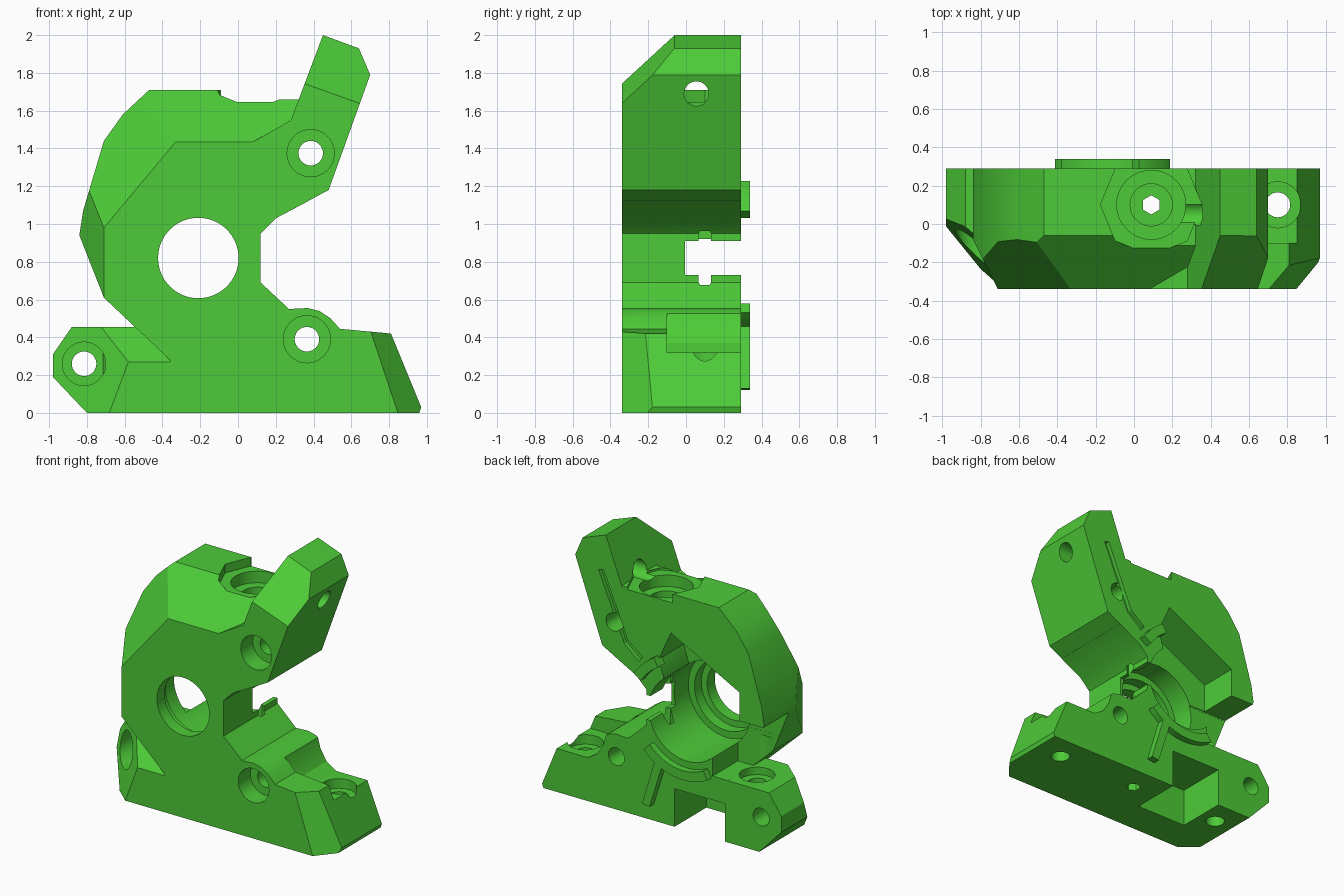
import bpy, bmesh, math
from mathutils import Vector

if "Cube" in bpy.data.objects:
    bpy.data.objects.remove(bpy.data.objects["Cube"])

FRONT, BACK = -0.34, 0.29
CX, CZ = -0.21, 0.82          # main bore axis

green = bpy.data.materials.new("green plastic")
green.diffuse_color = (0.075, 0.6, 0.04, 1)
green.use_nodes = True
green.node_tree.nodes["Principled BSDF"].inputs["Base Color"].default_value = green.diffuse_color


def new_object(name, bm):
    bmesh.ops.recalc_face_normals(bm, faces=bm.faces)
    me = bpy.data.meshes.new(name)
    bm.to_mesh(me)
    bm.free()
    ob = bpy.data.objects.new(name, me)
    bpy.context.collection.objects.link(ob)
    me.materials.append(green)
    return ob


def prism(name, pts, y0=FRONT, y1=BACK, cuts=()):
    """Extrude an x-z outline along y, then slice by planes (3 points + a kept point)."""
    bm = bmesh.new()
    f = bm.faces.new([bm.verts.new((x, y0, z)) for x, z in pts])
    ext = bmesh.ops.extrude_face_region(bm, geom=[f])
    bmesh.ops.translate(bm, vec=(0, y1 - y0, 0),
                        verts=[v for v in ext["geom"] if isinstance(v, bmesh.types.BMVert)])
    bmesh.ops.recalc_face_normals(bm, faces=bm.faces)
    for a, b, c, keep in cuts:
        a, b, c, keep = map(Vector, (a, b, c, keep))
        n = (b - a).cross(c - a).normalized()
        if n.dot(keep - a) > 0:
            n = -n
        r = bmesh.ops.bisect_plane(bm, geom=bm.verts[:] + bm.edges[:] + bm.faces[:],
                                   plane_co=a, plane_no=n, clear_outer=True)
        edges = [e for e in r["geom_cut"] if isinstance(e, bmesh.types.BMEdge)]
        bmesh.ops.holes_fill(bm, edges=edges, sides=0)
    return new_object(name, bm)


def cylinder(name, start, end, r, seg=40, turn=0):
    a, b = Vector(start), Vector(end)
    bm = bmesh.new()
    bmesh.ops.create_cone(bm, cap_ends=True, segments=seg, radius1=r, radius2=r,
                          depth=(b - a).length)
    ob = new_object(name, bm)
    ob.rotation_mode = 'QUATERNION'
    ob.rotation_quaternion = (b - a).to_track_quat('Z', 'Y')
    ob.location = (a + b) / 2
    return ob


def arc(r, a0, a1, n=12):
    return [(CX + r * math.cos(math.radians(a0 + (a1 - a0) * i / n)),
             CZ + r * math.sin(math.radians(a0 + (a1 - a0) * i / n))) for i in range(n + 1)]


def band(name, r0, r1, a0, a1):
    return prism(name, arc(r0, a0, a1) + arc(r1, a1, a0), BACK - 0.03, BACK + 0.05)


def rect(x0, x1, z0, z1):
    return [(x0, z0), (x1, z0), (x1, z1), (x0, z1)]


def boolean(target, tool, op):
    m = target.modifiers.new(tool.name, 'BOOLEAN')
    m.operation, m.object, m.solver = op, tool, 'EXACT'
    bpy.context.view_layer.objects.active = target
    bpy.context.view_layer.update()
    bpy.ops.object.modifier_apply(modifier=m.name)
    bpy.data.objects.remove(tool)


# C-shaped main body with faceted front-left edges
F = FRONT
body = prism("clamp_body", [
    (-0.36, 0), (0.96, 0), (0.97, 0.03), (0.81, 0.42), (0.54, 0.445), (0.49, 0.50),
    (0.43, 0.54), (0.37, 0.555), (0.27, 0.55), (0.12, 0.69), (0.12, 0.95), (0.20, 1.03),
    (0.37, 1.12), (0.37, 1.66), (-0.03, 1.66), (-0.08, 1.71), (-0.47, 1.71),
    (-0.61, 1.58), (-0.71, 1.44), (-0.82, 1.07), (-0.84, 0.94), (-0.71, 0.61), (-0.36, 0.28)],
    cuts=[((0, F, 1.435), (1, F, 1.435), (0, -0.06, 1.71), (0, 0, 0.5)),
          ((-0.71, F, 0.98), (-0.33, F, 1.435), (-0.62, -0.08, 1.57), (0, 0, 0.5)),
          ((-0.71, F, 0.98), (-0.71, F, 0.61), (-0.84, -0.08, 0.94), (0, 0, 0.5)),
          ((0.71, F, 0.41), (0.83, F, 0.05), (0.965, -0.18, 0.04), (0, 0, 0.5))])

# Raised arm
arm = prism("upper_arm", [
    (0.08, 1.435), (0.28, 1.55), (0.45, 2.0), (0.64, 1.93), (0.70, 1.79), (0.48, 1.18),
    (0.20, 1.03), (0.08, 1.03)],
    cuts=[((0.36, F, 1.74), (0.64, F, 1.64), (0.45, -0.06, 2.0), (0.3, 0, 1.2))])

# Side mounting tab
tab = prism("side_tab", [
    (-0.98, 0.19), (-0.80, 0), (-0.30, 0), (-0.30, 0.455), (-0.88, 0.455), (-0.98, 0.31)],
    cuts=[((-0.58, F, 0.27), (-0.67, F, 0.03), (-0.98, -0.01, 0.2), (-0.4, 0.2, 0.1)),
          ((-0.58, F, 0.27), (-0.36, F, 0.27), (-0.5, -0.15, 0.455), (-0.4, 0.2, 0.1))])
boolean(body, arm, 'UNION')
boolean(body, tab, 'UNION')

# Rear pockets, slot, foot notch and right-hand step
pockets = [
    ("slot", rect(-1.1, 0.3, 0.73, 0.91), -0.005),
    ("rear_left_gap", [(-1.1, 0.456), (-0.42, 0.456), (-0.42, 0.92), (-1.1, 0.92)], -0.004),
    ("upper_pocket", [(-0.02, 0.9), (-0.02, 1.08), (0.02, 1.2), (-0.08, 1.42),
                      (-0.64, 1.13), (-0.64, 0.9)], 0.0),
    ("foot_notch", rect(-0.52, -0.11, -0.1, 0.28), -0.08),
    ("end_step", [(0.42, 0.7), (0.44, 0.56), (0.47, 0.45), (0.52, 0.37), (0.60, 0.32),
                  (1.1, 0.32), (1.1, 0.7)], -0.10),
]
for name, pts, y0 in pockets:
    boolean(body, prism(name, pts, y0, 0.5), 'DIFFERENCE')

# Main bore and its wider rear seat
boolean(body, cylinder("bore", (CX, -0.6, CZ), (CX, 0.6, CZ), 0.213, 64), 'DIFFERENCE')
boolean(body, cylinder("bore_seat", (CX, -0.17, CZ), (CX, 0.6, CZ), 0.31, 64), 'DIFFERENCE')
boolean(body, cylinder("bore_step", (CX, -0.25, CZ), (CX, 0, CZ), 0.26, 64), 'DIFFERENCE')

# Screw holes with counterbores along y
for x, z, r, depth in [(0.385, 1.375, 0.125, -0.2), (0.365, 0.39, 0.125, -0.2),
                       (-0.815, 0.26, 0.115, 0.1)]:
    boolean(body, cylinder("screw", (x, -0.6, z), (x, 0.6, z), 0.065), 'DIFFERENCE')
    boolean(body, cylinder("screw_head", (x, -0.6, z), (x, depth, z), r), 'DIFFERENCE')

# Vertical path: top collar recess, stepped seat, guide hole
for r, z0, z1, seg in [(0.265, 1.645, 1.9, 8), (0.18, 1.56, 1.9, 40),
                       (0.11, 1.45, 1.9, 40), (0.05, -0.2, 1.9, 6)]:
    boolean(body, cylinder("path", (0.09, 0.1, z0), (0.09, 0.1, z1), r, seg), 'DIFFERENCE')

# Vertical mounting holes at both ends of the base
for x, z in [(0.75, 0.25), (-0.65, 0.40)]:
    boolean(body, cylinder("mount", (x, 0.1, -0.2), (x, 0.1, 0.7), 0.065), 'DIFFERENCE')
    boolean(body, cylinder("mount_head", (x, 0.1, z), (x, 0.1, 0.7), 0.12), 'DIFFERENCE')

# Cross hole through the arm
boolean(body, cylinder("arm_hole", (0.2, 0.055, 1.69), (0.9, 0.055, 1.69), 0.065), 'DIFFERENCE')

# Shallow groove on the back of the arm
boolean(body, prism("groove", [(0.47, 1.74), (0.51, 1.73), (0.30, 1.24), (0.18, 1.14),
                              (0.15, 1.18), (0.27, 1.27)], BACK - 0.03, 0.5), 'DIFFERENCE')

# Locating ridges on the back
boolean(body, band("lower_ridge", 0.36, 0.43, -118, -42), 'UNION')
boolean(body, band("upper_ridge", 0.40, 0.47, 32, 60), 'UNION')
boolean(body, prism("rib", [(-0.04, 0.44), (0.02, 0.46), (0.12, 0.13), (0.06, 0.12)],
                    BACK - 0.03, BACK + 0.05), 'UNION')

# Single colour and crisp shading
body.data.materials.clear()
body.data.materials.append(green)
for p in body.data.polygons:
    p.material_index = 0
bpy.ops.object.select_all(action='DESELECT')
body.select_set(True)
bpy.context.view_layer.objects.active = body
bpy.ops.object.shade_smooth_by_angle(angle=math.radians(20))
